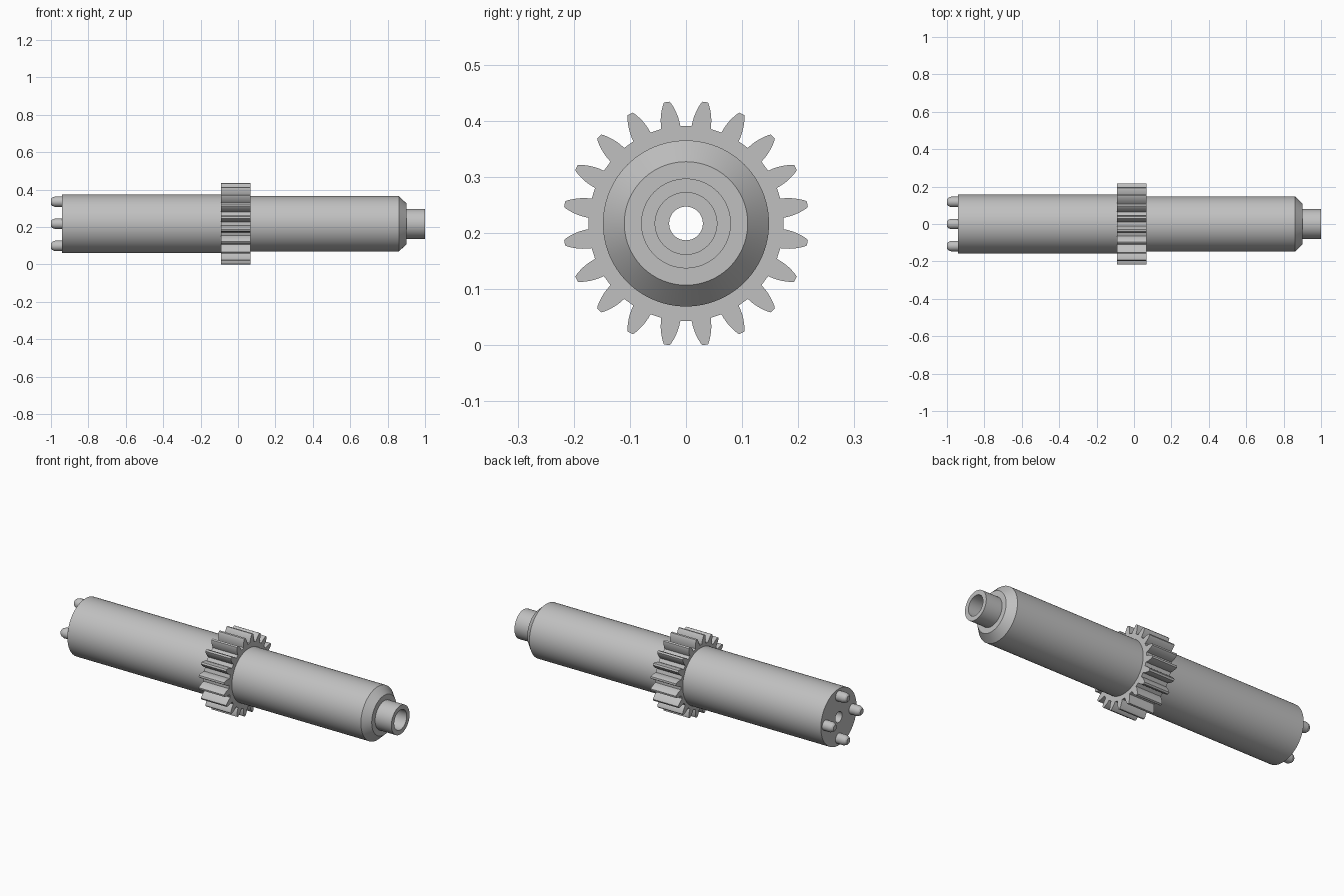
import bpy
import bmesh
from math import cos, sin, pi, radians

AXIS_Z = 0.217
TEETH = 20

cube = bpy.data.objects.get("Cube")
if cube:
    bpy.data.objects.remove(cube, do_unlink=True)

steel = bpy.data.materials.new("grey_steel")
steel.use_nodes = True
steel.diffuse_color = (0.53, 0.53, 0.53, 1)
steel.node_tree.nodes["Principled BSDF"].inputs["Base Color"].default_value = (0.53, 0.53, 0.53, 1)


def finish(name, bm, location):
    """Turn a bmesh into a shaded object."""
    bmesh.ops.recalc_face_normals(bm, faces=bm.faces)
    mesh = bpy.data.meshes.new(name)
    bm.to_mesh(mesh)
    bm.free()
    mesh.materials.append(steel)
    obj = bpy.data.objects.new(name, mesh)
    obj.location = location
    bpy.context.collection.objects.link(obj)
    bpy.ops.object.select_all(action="DESELECT")
    obj.select_set(True)
    bpy.context.view_layer.objects.active = obj
    bpy.ops.object.shade_smooth_by_angle(angle=radians(20))
    return obj


def bridge(bm, ring_a, ring_b):
    """Join two closed rings of equal length with quads."""
    n = len(ring_a)
    for i in range(n):
        j = (i + 1) % n
        bm.faces.new((ring_a[i], ring_a[j], ring_b[j], ring_b[i]))


def lathe(name, profile, location, segments, closed):
    """Revolve (x, radius) points about the x axis; open profiles get end caps."""
    bm = bmesh.new()
    rings = []
    for x, r in profile:
        angles = [2 * pi * i / segments for i in range(segments)]
        rings.append([bm.verts.new((x, r * sin(a), r * cos(a))) for a in angles])
    for a, b in zip(rings, rings[1:]):
        bridge(bm, a, b)
    if closed:
        bridge(bm, rings[-1], rings[0])
    else:
        bm.faces.new(rings[0])
        bm.faces.new(rings[-1])
    return finish(name, bm, location)


# Shaft: stepped body, chamfered shoulder, end spigot, counterbore and through hole
shaft_profile = [
    (-0.94, 0.03), (-0.94, 0.157), (0.0, 0.157), (0.0, 0.148),
    (0.86, 0.148), (0.90, 0.11), (0.90, 0.08), (1.0, 0.08),
    (1.0, 0.055), (0.88, 0.055), (0.88, 0.03),
]
lathe("shaft", shaft_profile, (0, 0, AXIS_Z), 96, True)

# Gear: one tooth flank (radius, half width) mirrored and repeated round the axis
flank = [(0.173, 0.0172), (0.181, 0.0168), (0.190, 0.0156), (0.199, 0.0135),
         (0.208, 0.0105), (0.215, 0.0075), (0.2190, 0.0050)]
tooth = [(r, -w) for r, w in flank] + [(r, w) for r, w in reversed(flank)]
outline = []
for k in range(TEETH):
    a = 2 * pi * (k + 0.5) / TEETH
    for r, w in tooth:
        outline.append((r * sin(a) + w * cos(a), r * cos(a) - w * sin(a)))

bm = bmesh.new()
rims = []
for x in (-0.09, 0.066):
    rim = [bm.verts.new((x, y, z)) for y, z in outline]
    hub = []
    for y, z in outline:
        scale = 0.147 / (y * y + z * z) ** 0.5
        hub.append(bm.verts.new((x, y * scale, z * scale)))
    bridge(bm, rim, hub)
    rims.append(rim)
bridge(bm, *rims)
finish("gear", bm, (0, 0, AXIS_Z))

# Drive pins on the left end face
pin_profile = [(-0.935, 0.028), (-0.978, 0.028), (-0.993, 0.022), (-1.0, 0.015)]
for i, name in enumerate(("top_pin", "back_pin", "bottom_pin", "front_pin")):
    a = i * pi / 2
    lathe(name, pin_profile, (0, 0.118 * sin(a), AXIS_Z + 0.118 * cos(a)), 32, False)
